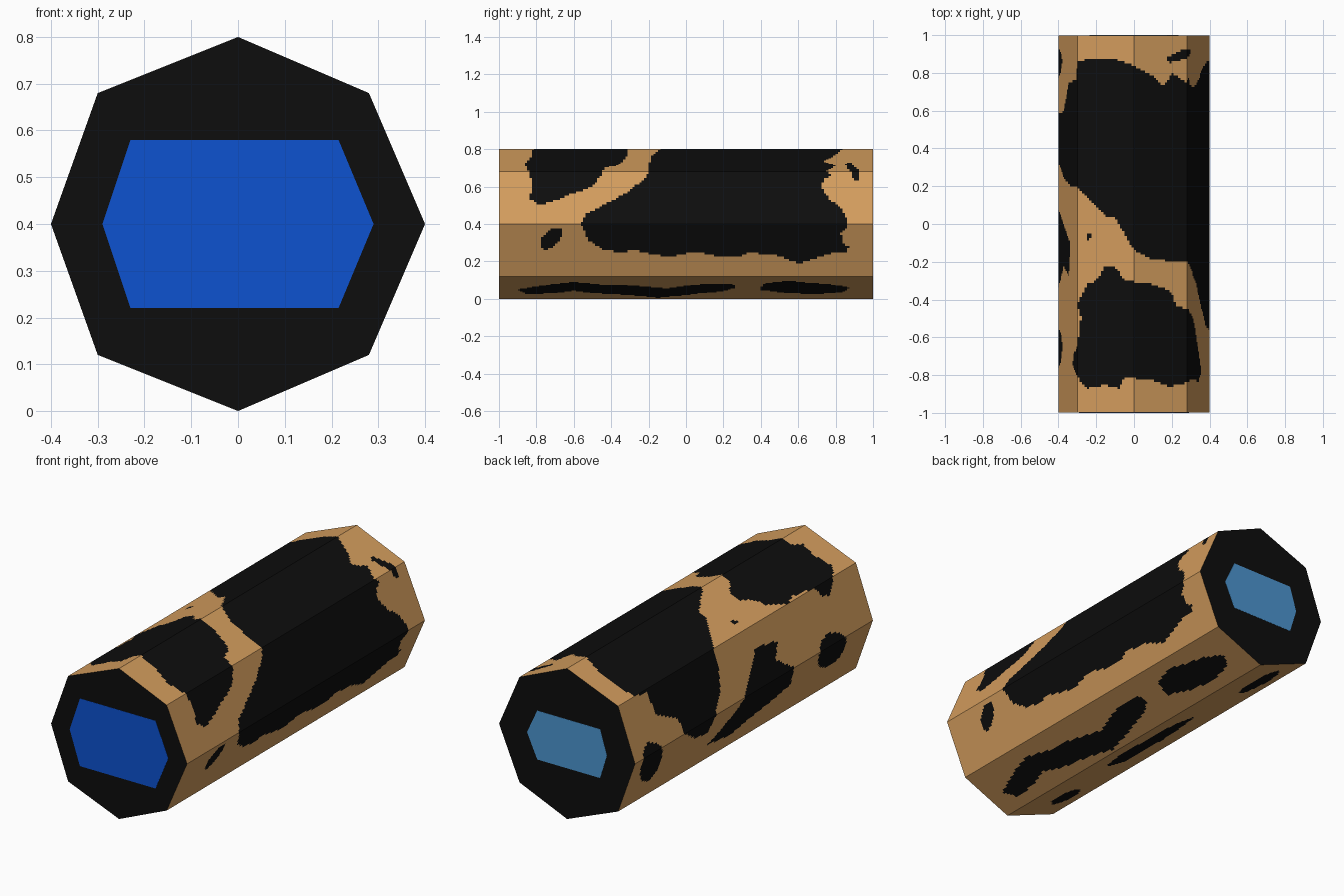
import bpy, bmesh, math

if "Cube" in bpy.data.objects:
    bpy.data.objects.remove(bpy.data.objects["Cube"])

# ---------- colours ----------
def material(name, rgb):
    m = bpy.data.materials.new(name)
    m.diffuse_color = (*rgb, 1)
    m.use_nodes = True
    m.node_tree.nodes["Principled BSDF"].inputs["Base Color"].default_value = m.diffuse_color
    return m

TAN = material("tan", (0.65, 0.335, 0.11))
BLACK = material("black", (0.004, 0.004, 0.004))
BLUE = material("deep blue", (0.004, 0.085, 0.63))
SKY = material("light blue", (0.072, 0.30, 0.63))

# ---------- octagonal section, counter-clockwise from the bottom corner (x, z) ----------
SECTION = [(0, 0), (.28, .12), (.4, .4), (.28, .68), (0, .8), (-.3, .68), (-.4, .4), (-.3, .12)]
PER_SIDE, ROWS, HALF = 24, 160, 0.999

# ---------- body: fine grid on each flat side so patches can be cut out of it ----------
bm = bmesh.new()
columns = []
for k, (x0, z0) in enumerate(SECTION):
    x1, z1 = SECTION[(k + 1) % 8]
    for i in range(PER_SIDE):
        t = i / PER_SIDE
        x, z = x0 + (x1 - x0) * t, z0 + (z1 - z0) * t
        columns.append([bm.verts.new((x, HALF * (2 * j / ROWS - 1), z)) for j in range(ROWS + 1)])

cells = []      # (u = corner number + fraction along side, y, face)
n = len(columns)
for i in range(n):
    a, b = columns[i], columns[(i + 1) % n]
    for j in range(ROWS):
        f = bm.faces.new((a[j], a[j + 1], b[j + 1], b[j]))
        cells.append(((i + .5) / PER_SIDE, HALF * ((2 * j + 1) / ROWS - 1), f))

# black end caps
for row, order in ((0, 1), (ROWS, -1)):
    cap = bm.faces.new([c[row] for c in columns][::order])
    cap.material_index = 1


def paint(outline):
    """Blacken the cells whose centre lies inside an outline of (u, y) points."""
    us, ys = [p[0] for p in outline], [p[1] for p in outline]
    edges = list(zip(outline, outline[1:] + outline[:1]))
    for u, y, f in cells:
        if not (min(us) <= u <= max(us) and min(ys) <= y <= max(ys)):
            continue
        inside = False
        for (ua, ya), (ub, yb) in edges:
            if (ya > y) != (yb > y) and u < ua + (ub - ua) * (y - ya) / (yb - ya):
                inside = not inside
        if inside:
            f.material_index = 1


def blob(u, y, ru, ry, skew=0):
    """Oval spot; skew slides it along y as u grows."""
    ring = [2 * math.pi * k / 20 for k in range(20)]
    paint([(u + ru * math.sin(a), y + ry * math.cos(a) + skew * ru * math.sin(a)) for a in ring])


# large rear saddle patch
paint([(4, -.14), (3.64, -.19), (3, -.2), (2.9, -.21), (2.64, -.3), (2.4, -.42), (2.2, -.53),
       (2, -.56), (1.68, -.52), (1.5, -.44), (1.46, -.35), (1.5, -.27), (1.36, -.1), (1.47, .05),
       (1.36, .2), (1.36, .27), (1.46, .34), (1.39, .5), (1.25, .6), (1.36, .7), (1.46, .8),
       (1.46, .86), (1.57, .87), (1.64, .84), (1.82, .83), (2, .87), (2.25, .84), (2.5, .76),
       (2.71, .72), (2.85, .74), (2.95, .78), (3, .75), (3.29, .8), (3.43, .73), (3.64, .78),
       (4, .84), (4.33, .87), (4.83, .87), (5, .86), (5.05, .76), (5.45, .75), (5.7, .6),
       (6, .58), (6.3, .45), (6.33, .34), (5.95, .31), (5.7, .24), (5.3, .2), (5, .2),
       (4.67, .09), (4.5, .04), (4.33, .03)])
# front back-patch
paint([(4.5, -.22), (4.33, -.23), (4.17, -.3), (3.64, -.32), (3.29, -.36), (3.2, -.43), (3, -.45),
       (2.93, -.45), (2.7, -.51), (2.58, -.61), (2.42, -.72), (2.36, -.78), (2.5, -.84),
       (2.71, -.82), (3, -.84), (3.33, -.86), (3.64, -.83), (4.17, -.81), (4.27, -.87),
       (4.5, -.85), (4.83, -.87), (5, -.81), (5.25, -.75), (5.2, -.69), (5, -.65), (4.93, -.5),
       (5, -.42), (4.83, -.32), (4.67, -.3)])
# left flank streak
paint([(5.36, -.1), (5.45, -.28), (5.71, -.22), (6, -.34), (6.39, -.36), (6.52, -.21), (6.65, -.02),
       (6.76, .09), (6.66, .3), (6.44, .2), (6.22, .12), (5.89, .05), (5.58, -.05)])
# underside streaks
paint([(.42, -.9), (.67, -.7), (.75, -.6), (.64, -.45), (.6, -.3), (.46, -.1), (.58, 0), (.67, .1),
       (.66, .25), (.5, .27), (.35, .2), (.17, 0), (.05, -.15), (.17, -.3), (.25, -.5), (.37, -.6),
       (.25, -.7), (.2, -.85)])
paint([(.5, .4), (.7, .42), (.8, .55), (.72, .65), (.67, .75), (.5, .88), (.3, .84), (.2, .7),
       (.25, .55), (.4, .4)])
paint([(7.5, .31), (7.68, .2), (7.72, 0), (7.75, -.2), (7.63, -.36), (7.38, -.3), (7.35, 0), (7.4, .15)])
# long spot near the back edge
paint([(2.83, .92), (3.1, .92), (3.36, .88), (3.35, .85), (3.1, .87), (2.82, .9)])
# small spots
blob(6.23, .83, .43, .09, -.08)
blob(6.16, -.68, .36, .12, -.1)
blob(1.72, -.72, .21, .05, .15)
blob(4.8, -.065, .045, .02)
blob(7.35, .76, .17, .15)
blob(7.38, -.76, .18, .1)

bmesh.ops.recalc_face_normals(bm, faces=bm.faces)
mesh = bpy.data.meshes.new("spotted_body")
bm.to_mesh(mesh)
bm.free()
mesh.materials.append(TAN)
mesh.materials.append(BLACK)
bpy.context.collection.objects.link(bpy.data.objects.new("spotted_body", mesh))


# ---------- thin hexagonal panels on the ends ----------
def panel(name, outline, y_in, y_out, mat):
    b = bmesh.new()
    f = b.faces.new([b.verts.new((x, y_in, z)) for x, z in outline])
    ext = bmesh.ops.extrude_face_region(b, geom=[f])
    moved = [v for v in ext["geom"] if isinstance(v, bmesh.types.BMVert)]
    bmesh.ops.translate(b, verts=moved, vec=(0, y_out - y_in, 0))
    bmesh.ops.recalc_face_normals(b, faces=b.faces)
    me = bpy.data.meshes.new(name)
    b.to_mesh(me)
    b.free()
    me.materials.append(mat)
    bpy.context.collection.objects.link(bpy.data.objects.new(name, me))


panel("front_panel", [(-.23, .22), (.215, .22), (.29, .4), (.215, .58), (-.23, .58), (-.29, .4)],
      -.998, -1, BLUE)
panel("back_panel", [(-.195, .27), (.175, .27), (.235, .4), (.175, .53), (-.195, .53), (-.235, .4)],
      .998, 1, SKY)
